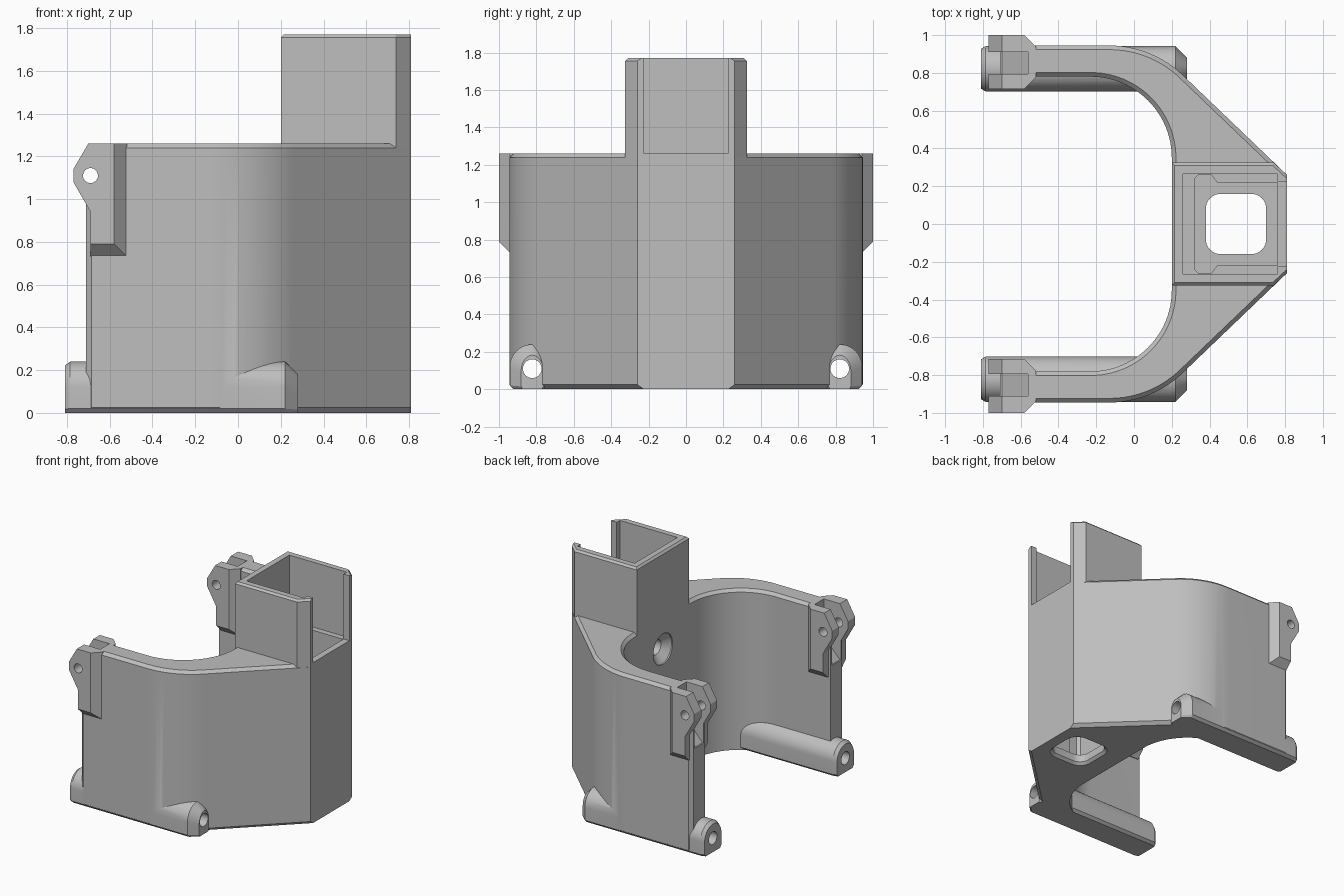
import bpy, bmesh
from math import sin, cos, pi, radians

cube = bpy.data.objects.get("Cube")
if cube:
    bpy.data.objects.remove(cube)

grey = bpy.data.materials.new("plain grey")
grey.use_nodes = True
COLOUR = (0.52, 0.52, 0.52, 1)
grey.diffuse_color = COLOUR
grey.node_tree.nodes["Principled BSDF"].inputs["Base Color"].default_value = COLOUR


def finish(name, bm):
    bmesh.ops.recalc_face_normals(bm, faces=bm.faces)
    mesh = bpy.data.meshes.new(name)
    bm.to_mesh(mesh)
    bm.free()
    mesh.materials.append(grey)
    obj = bpy.data.objects.new(name, mesh)
    bpy.context.collection.objects.link(obj)
    return obj


def loft(rings):
    """Closed solid through rings that share a point count."""
    bm = bmesh.new()
    loops = [[bm.verts.new(p) for p in ring] for ring in rings]
    n = len(loops[0])
    for a, b in zip(loops, loops[1:]):
        for i in range(n):
            j = (i + 1) % n
            bm.faces.new((a[i], a[j], b[j], b[i]))
    bm.faces.new(loops[0])
    bm.faces.new(loops[-1])
    bmesh.ops.recalc_face_normals(bm, faces=bm.faces)
    return bm


def prism(outline, z0, z1):
    return loft([[(x, y, z) for x, y in outline] for z in (z0, z1)])


def box(x0, x1, y, z0, z1):
    return prism([(x0, -y), (x1, -y), (x1, y), (x0, y)], z0, z1)


def arc(cx, cy, r, a0, a1, n):
    angles = [radians(a0 + (a1 - a0) * i / n) for i in range(n + 1)]
    return [(cx + r * cos(a), cy + r * sin(a)) for a in angles]


def chamfer(bm, width, rule):
    edges = [e for e in bm.edges if rule((e.verts[0].co + e.verts[1].co) / 2)]
    bmesh.ops.bevel(bm, geom=edges, offset=width, segments=1, affect='EDGES')


def rod(axis, centre, stations, n=32):
    """Round cutter along x or y; stations are (position, radius)."""
    rings = []
    for pos, r in stations:
        ring = arc(centre[0], centre[1], r, 0, 360 - 360 / n, n - 1)
        rings.append([(pos, u, v) if axis == 'x' else (u, pos, v) for u, v in ring])
    return loft(rings)


def combine(target, bm, operation):
    tool = finish("tool", bm)
    mod = target.modifiers.new("combine", 'BOOLEAN')
    mod.operation = operation
    mod.solver = 'EXACT'
    mod.object = tool
    bpy.context.view_layer.objects.active = target
    bpy.ops.object.modifier_apply(modifier=mod.name)
    bpy.data.objects.remove(tool)


# U-shaped wall
BACK, TOP = 0.81, 1.26
half = [(BACK, 0.26)] + arc(-0.13, 0.385, 0.56, 45, 90, 16)
half += [(-0.685, 0.945), (-0.71, 0.92), (-0.71, 0.78)]
half += arc(-0.23, 0.35, 0.43, 90, 0, 24)
outline = half + [(x, -y) for x, y in reversed(half)]
wall = prism(outline, 0, TOP)
chamfer(wall, 0.022, lambda c: c.z > TOP - 0.01 and 0.21 > c.x or
        c.z > TOP - 0.01 and abs(c.y) > 0.1)
chamfer(wall, 0.025, lambda c: c.z < 0.01 and
        (abs(c.y) > 0.781 or 0.25 < c.x < BACK - 0.01))
bracket = finish("clamp_bracket", wall)

# Square post with cut rear corners
post = prism([(0.2, -0.325), (0.74, -0.325), (BACK, -0.26),
              (BACK, 0.26), (0.74, 0.325), (0.2, 0.325)], 1.2, 1.77)
chamfer(post, 0.015, lambda c: c.z > 1.76 and c.x < BACK - 0.01)
combine(bracket, post, 'UNION')

# Screw tubes along the foot and hinge lugs at the arm tips
tube = [(-0.12, 0.02), (-0.1, 0), (0.1, 0), (0.12, 0.02)] + arc(0, 0.12, 0.12, 0, 180, 20)
tube_ends = [(-0.81, 0.88, 0.92), (-0.785, 1, 1), (0.22, 1, 1), (0.28, 0.5, 0.76)]


def lug_ring(y, right, bottom):
    return [(x, y, z) for x, z in [
        (right, TOP), (-0.70, TOP), (-0.77, 1.14), (-0.77, 1.08),
        (-0.69, 0.94), (-0.69, bottom), (right, bottom)]]


for s in (1, -1):
    combine(bracket, loft([[(x, s * (0.822 + u * w), v * h) for u, v in tube]
                           for x, w, h in tube_ends]), 'UNION')
    combine(bracket, loft([lug_ring(s * 0.715, -0.58, 0.79), lug_ring(s * 0.775, -0.52, 0.73),
                           lug_ring(s * 0.94, -0.52, 0.73), lug_ring(s, -0.58, 0.79)]), 'UNION')

for s in (1, -1):
    # Clevis gap with a sloping floor
    gap = [(-0.9, 1.4), (-0.56, 1.4), (-0.56, 0.97), (-0.70, 0.82), (-0.9, 0.82)]
    combine(bracket, loft([[(x, s * y, z) for x, z in gap] for y in (0.795, 0.91)]), 'DIFFERENCE')
    # Pin hole and screw hole
    combine(bracket, rod('y', (-0.69, 1.11), [(s * 0.6, 0.035), (s * 1.1, 0.035)]), 'DIFFERENCE')
    combine(bracket, rod('x', (s * 0.822, 0.11), [(-0.9, 0.05), (0.4, 0.05)]), 'DIFFERENCE')

# Post chamber, rear slot, deep pocket
combine(bracket, box(0.26, 0.76, 0.265, TOP, 1.9), 'DIFFERENCE')
combine(bracket, box(0.7, 0.9, 0.225, TOP, 1.9), 'DIFFERENCE')
side = [(0.76, 0.22), (0.44, 0.22), (0.41, 0.26), (0.34, 0.26), (0.32, 0.24)]
combine(bracket, prism(side + [(x, -y) for x, y in reversed(side)], 0.08, TOP + 0.1), 'DIFFERENCE')


# Rounded opening through the floor, flared underneath
def rounded(grow):
    pts = []
    for k, (sx, sy) in enumerate([(1, 1), (-1, 1), (-1, -1), (1, -1)]):
        pts += arc(0.54 + sx * 0.08, sy * 0.08, 0.08 + grow, 90 * k, 90 * k + 90, 8)
    return pts


levels = [(-0.02, 0.04), (0.02, 0), (0.2, 0)]
combine(bracket, loft([[(x, y, z) for x, y in rounded(g)] for z, g in levels]), 'DIFFERENCE')

# Countersunk hole in the inner wall
combine(bracket, rod('x', (0, 1.01), [(0.15, 0.12), (0.21, 0.12), (0.26, 0.06), (0.4, 0.06)]),
        'DIFFERENCE')

bpy.ops.object.select_all(action='DESELECT')
bracket.select_set(True)
bpy.context.view_layer.objects.active = bracket
bpy.ops.object.shade_smooth_by_angle(angle=radians(25))
